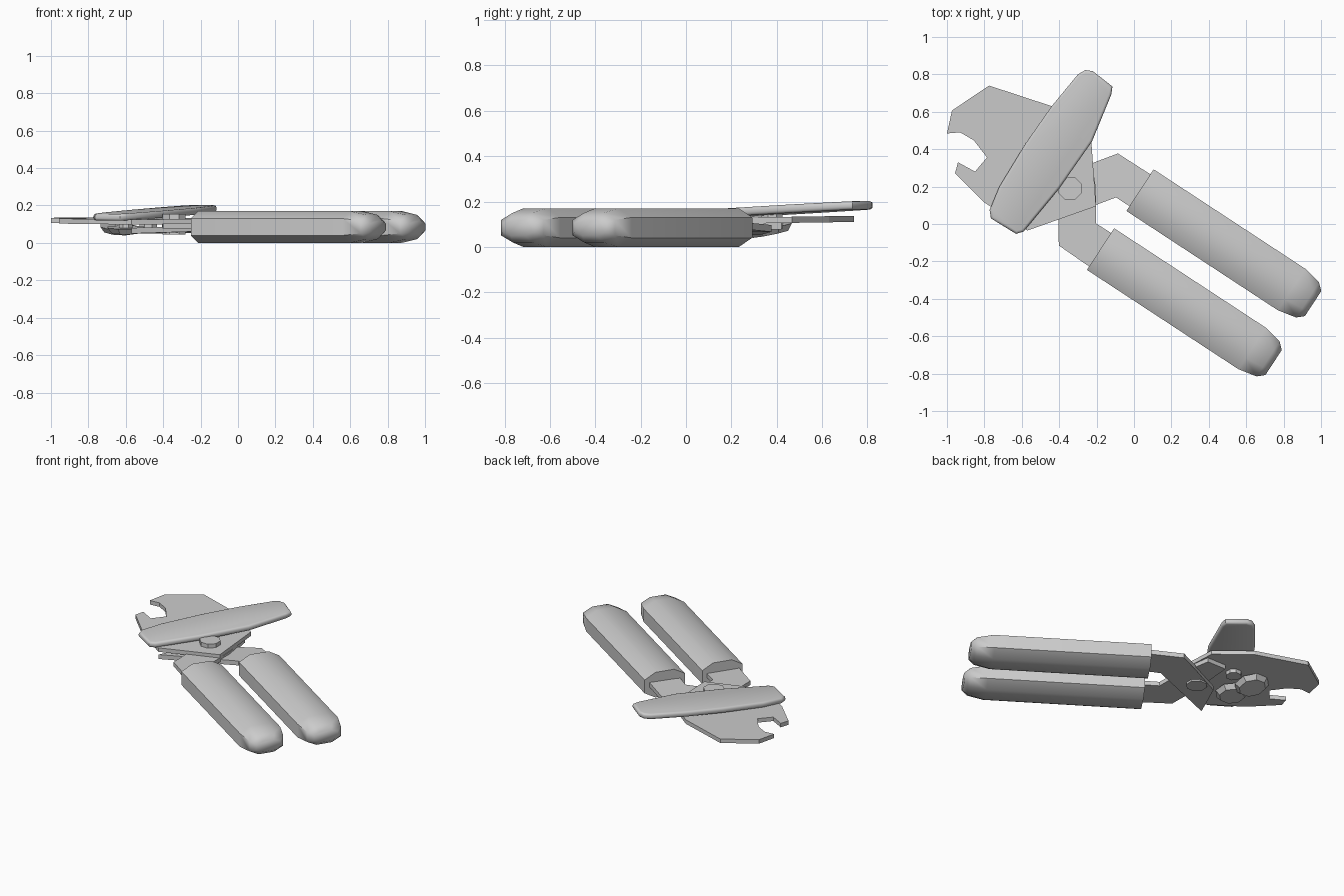
import bpy, bmesh, math
from mathutils import Vector, Matrix

if "Cube" in bpy.data.objects:
    bpy.data.objects.remove(bpy.data.objects["Cube"])


def finish(name, bm, smooth=None):
    bmesh.ops.recalc_face_normals(bm, faces=bm.faces)
    me = bpy.data.meshes.new(name)
    bm.to_mesh(me)
    bm.free()
    ob = bpy.data.objects.new(name, me)
    bpy.context.collection.objects.link(ob)
    if smooth:
        bpy.ops.object.select_all(action='DESELECT')
        ob.select_set(True)
        bpy.context.view_layer.objects.active = ob
        bpy.ops.object.shade_smooth_by_angle(angle=math.radians(smooth))
    return ob


def plate(name, outline, z0, z1, tilt=lambda x, y: 0, bevel=0):
    """Flat outline extruded from z0 to z1, optionally tilted and rounded."""
    bm = bmesh.new()
    face = bm.faces.new([bm.verts.new((x, y, z0)) for x, y in outline])
    new = bmesh.ops.extrude_face_region(bm, geom=[face])['geom']
    for v in new:
        if isinstance(v, bmesh.types.BMVert):
            v.co.z = z1
    if bevel:
        rims = [e for e in bm.edges if abs(e.verts[0].co.z - e.verts[1].co.z) < 1e-5]
        bmesh.ops.bevel(bm, geom=rims, offset=bevel, segments=3, profile=0.5,
                        affect='EDGES')
    for v in bm.verts:
        v.co.z += tilt(v.co.x, v.co.y)
    return finish(name, bm, 40 if bevel else None)


def disc(name, centre, radius, top_radius, depth, sides=8, rot=(0, 0)):
    bm = bmesh.new()
    m = (Matrix.Translation(centre) @ Matrix.Rotation(rot[0], 4, 'X')
         @ Matrix.Rotation(rot[1], 4, 'Y') @ Matrix.Rotation(math.pi / sides, 4, 'Z'))
    bmesh.ops.create_cone(bm, cap_ends=True, segments=sides, radius1=radius,
                          radius2=top_radius, depth=depth, matrix=m)
    return finish(name, bm)


# Rubber grips: octagonal section, tapered at the outer end
AXIS, SIDE = Vector((0.836, -0.548, 0)), Vector((0.548, 0.836, 0))
SECTION = [(.133, .045), (.062, .085), (-.062, .085), (-.133, .045),
           (-.133, -.045), (-.062, -.085), (.062, -.085), (.133, -.045)]
STATIONS = [(0, 1, 1), (.97, 1, 1), (1.072, .84, .76), (1.107, .6, .42)]


def grip(name, x, y):
    bm = bmesh.new()
    rings = []
    for along, ws, hs in STATIONS:
        c = Vector((x, y, .085)) + AXIS * along
        rings.append([bm.verts.new(c + SIDE * a * ws + Vector((0, 0, b * hs)))
                      for a, b in SECTION])
    for r0, r1 in zip(rings, rings[1:]):
        for i in range(8):
            j = (i + 1) % 8
            bm.faces.new((r0[i], r0[j], r1[j], r1[i]))
    bm.faces.new(rings[0])
    bm.faces.new(rings[-1])
    return finish(name, bm, 60)


grip("upper_grip", .032, .181)
grip("lower_grip", -.179, -.134)

# Arms running from the grips to the pivot
plate("upper_arm", [(.12, .245), (-.086, .377), (-.214, .329), (-.46, .21),
                    (-.57, -.035), (-.096, .142), (.03, .06)],
      .05, .08, lambda x, y: .03 * max(0, min(1, (x + .25) / .3)))
plate("lower_arm", [(-.2, -.255), (-.402, -.115), (-.406, .1), (-.38, .42),
                    (-.24, .42), (-.205, .2), (-.203, .003), (-.08, -.075)],
      .077, .105)

# Head plate with the bottle opener notch
plate("head_plate", [(-1, .484), (-.973, .607), (-.775, .74), (-.44, .63),
                     (-.23, .468), (-.203, .095), (-.57, -.035), (-.8, .115),
                     (-.957, .27), (-.941, .33), (-.85, .28), (-.786, .356),
                     (-.856, .447), (-.93, .49)],
      .105, .132, lambda x, y: .015 * (y - .4))

# Turning key, tilted up along its length
plate("turning_key", [(-.26, .823), (-.22, .817), (-.115, .735), (-.122, .69),
                      (-.225, .44), (-.4, .19), (-.59, -.04), (-.63, -.053),
                      (-.765, .03), (-.772, .075), (-.72, .2), (-.58, .43),
                      (-.44, .63), (-.3, .8)],
      .142, .179, lambda x, y: .05 * ((x + .45) * .5 + (y - .4) * .866),
      bevel=.014)

# Rivet, key shaft, and the cutting and feed wheels underneath
disc("pivot_rivet", (-.342, .19, .1), .066, .066, .11)
disc("key_shaft", (-.48, .38, .12), .05, .05, .08)
disc("feed_wheel", (-.635, .37, .072), .085, .11, .03, 8, (.2, .06))
disc("feed_wheel_shaft", (-.62, .37, .1), .04, .04, .05)
disc("cutting_wheel", (-.6, .22, .068), .08, .105, .03, 8, (.1, 0))
disc("cutting_wheel_shaft", (-.6, .22, .09), .04, .04, .05)
